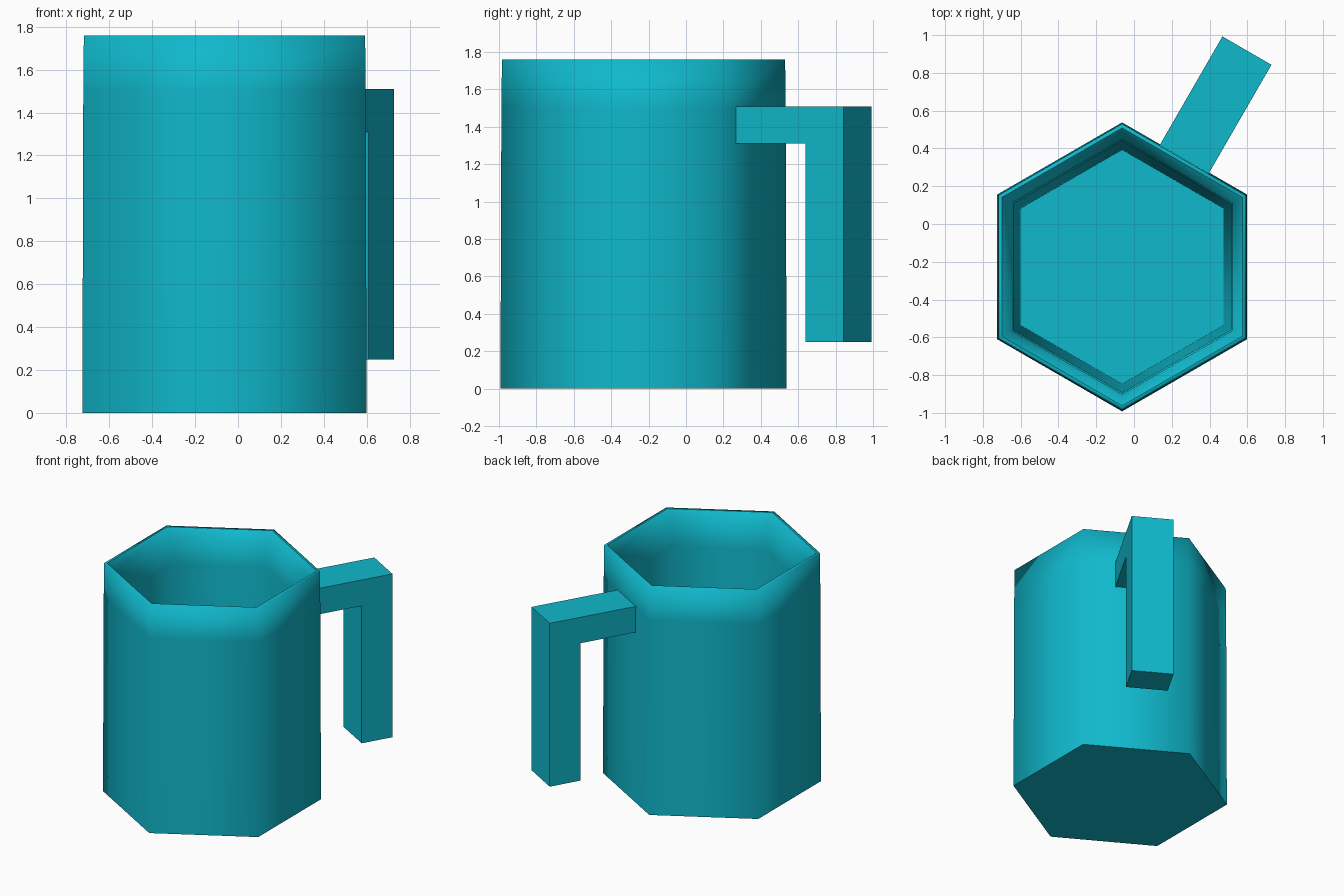
import bpy, bmesh
from math import pi, cos, sin
from mathutils import Vector, Matrix

if "Cube" in bpy.data.objects:
    bpy.data.objects.remove(bpy.data.objects["Cube"])

CENTRE = Vector((-0.063, -0.227, 0))
mat = bpy.data.materials.new("teal")
mat.diffuse_color = (0.005, 0.48, 0.6, 1)
mat.use_nodes = True
mat.node_tree.nodes["Principled BSDF"].inputs["Base Color"].default_value = mat.diffuse_color


def finish(name, bm):
    bmesh.ops.recalc_face_normals(bm, faces=bm.faces)
    mesh = bpy.data.meshes.new(name)
    bm.to_mesh(mesh)
    bm.free()
    mesh.materials.append(mat)
    obj = bpy.data.objects.new(name, mesh)
    bpy.context.collection.objects.link(obj)
    return obj


# Mug body: hexagonal rings (radius, height, sharp edge) from base, over rim, to inner floor
profile = [(0.765, 0, True), (0.760, 1.5, False), (0.757, 1.76, False),
           (0.735, 1.76, True), (0.675, 1.70, False), (0.665, 1.5, False),
           (0.62, 0.14, True)]
bm = bmesh.new()
rings = []
for r, z, _ in profile:
    rings.append([bm.verts.new(CENTRE + Vector((r * cos(pi / 2 + i * pi / 3),
                                                r * sin(pi / 2 + i * pi / 3), z)))
                  for i in range(6)])
for a, b in zip(rings, rings[1:]):
    for i in range(6):
        j = (i + 1) % 6
        bm.faces.new((a[i], a[j], b[j], b[i]))
bm.faces.new(rings[0])
bm.faces.new(rings[-1])
for f in bm.faces:
    f.smooth = True
for ring, (_, _, sharp) in zip(rings, profile):
    if sharp:
        for i in range(6):
            bm.edges.get((ring[i], ring[(i + 1) % 6])).smooth = False
finish("mug_body", bm)

# Handle: L-shaped profile (distance from mug centre, height), open at the bottom
outline = [(0.62, 1.31), (1.085, 1.31), (1.085, 0.25),
           (1.322, 0.25), (1.322, 1.51), (0.62, 1.51)]
bm = bmesh.new()
face = bm.faces.new([bm.verts.new((d, -0.15, z)) for d, z in outline])
out = bmesh.ops.extrude_face_region(bm, geom=[face])
bmesh.ops.translate(bm, vec=(0, 0.30, 0),
                    verts=[v for v in out["geom"] if isinstance(v, bmesh.types.BMVert)])
bm.transform(Matrix.Translation(CENTRE) @ Matrix.Rotation(pi / 3, 4, 'Z'))
finish("handle", bm)
